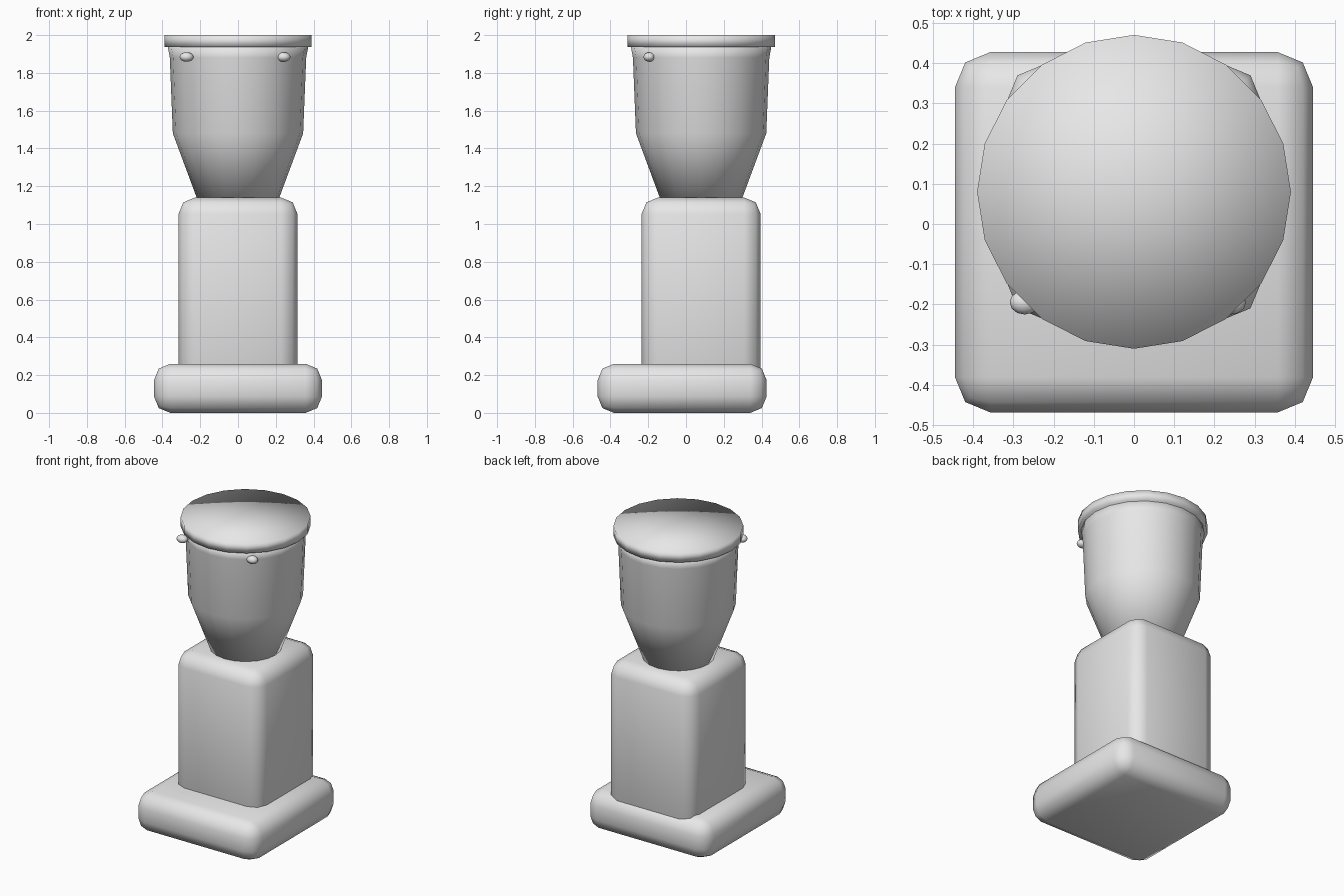
import bpy, bmesh, math
from mathutils import Matrix, Vector

old = bpy.data.objects.get("Cube")
if old:
    bpy.data.objects.remove(old, do_unlink=True)

# One plain grey for every part
grey = bpy.data.materials.new("light_grey")
grey.use_nodes = True
colour = (0.8, 0.8, 0.8, 1)
grey.diffuse_color = colour
grey.node_tree.nodes["Principled BSDF"].inputs["Base Color"].default_value = colour

SIDES = 20
CENTRE_Y = 0.08


def finish(bm, name):
    bmesh.ops.recalc_face_normals(bm, faces=bm.faces[:])
    for face in bm.faces:
        face.smooth = True
    mesh = bpy.data.meshes.new(name)
    bm.to_mesh(mesh)
    bm.free()
    mesh.materials.append(grey)
    obj = bpy.data.objects.new(name, mesh)
    bpy.context.collection.objects.link(obj)
    return obj


def rounded_block(name, low, high, width):
    """Box between two corners with soft two-step edges."""
    low, high = Vector(low), Vector(high)
    bm = bmesh.new()
    bmesh.ops.create_cube(bm, size=1)
    bmesh.ops.scale(bm, vec=high - low, verts=bm.verts)
    bmesh.ops.translate(bm, vec=(low + high) / 2, verts=bm.verts)
    bmesh.ops.bevel(bm, geom=bm.edges[:], offset=width, segments=2,
                    profile=0.5, affect='EDGES')
    return finish(bm, name)


def turned(name, profile):
    """Closed round solid from (radius, height) points, capped with fans."""
    bm = bmesh.new()
    rings = []
    for radius, z in profile:
        ring = []
        for i in range(SIDES):
            a = math.tau * i / SIDES
            ring.append(bm.verts.new((radius * math.cos(a),
                                      CENTRE_Y + radius * math.sin(a), z)))
        rings.append(ring)
    for lower, upper in zip(rings, rings[1:]):
        for i in range(SIDES):
            j = (i + 1) % SIDES
            bm.faces.new((lower[i], lower[j], upper[j], upper[i]))
    for ring in (rings[0], rings[-1]):
        hub = bm.verts.new((0, CENTRE_Y, ring[0].co.z))
        for i in range(SIDES):
            bm.faces.new((hub, ring[i], ring[(i + 1) % SIDES]))
    return finish(bm, name)


def knob(name, x):
    bm = bmesh.new()
    place = Matrix.Translation((x, -0.195, 1.884)) @ Matrix.Diagonal((0.037, 0.03, 0.025, 1))
    bmesh.ops.create_uvsphere(bm, u_segments=12, v_segments=8, radius=1, matrix=place)
    return finish(bm, name)


# Foot slab and pedestal
rounded_block("base", (-0.445, -0.468, 0), (0.445, 0.427, 0.26), 0.087)
rounded_block("pedestal", (-0.315, -0.235, 0.1), (0.315, 0.395, 1.14), 0.087)

# Tapered bowl and its flat lid
turned("bowl", [(0.217, 1.135), (0.345, 1.48), (0.361, 1.88), (0.372, 1.94)])
turned("lid", [(0.39, 1.937), (0.39, 2.0)])

# Small knobs under the lid
knob("right_knob", -0.272)
knob("left_knob", 0.241)
